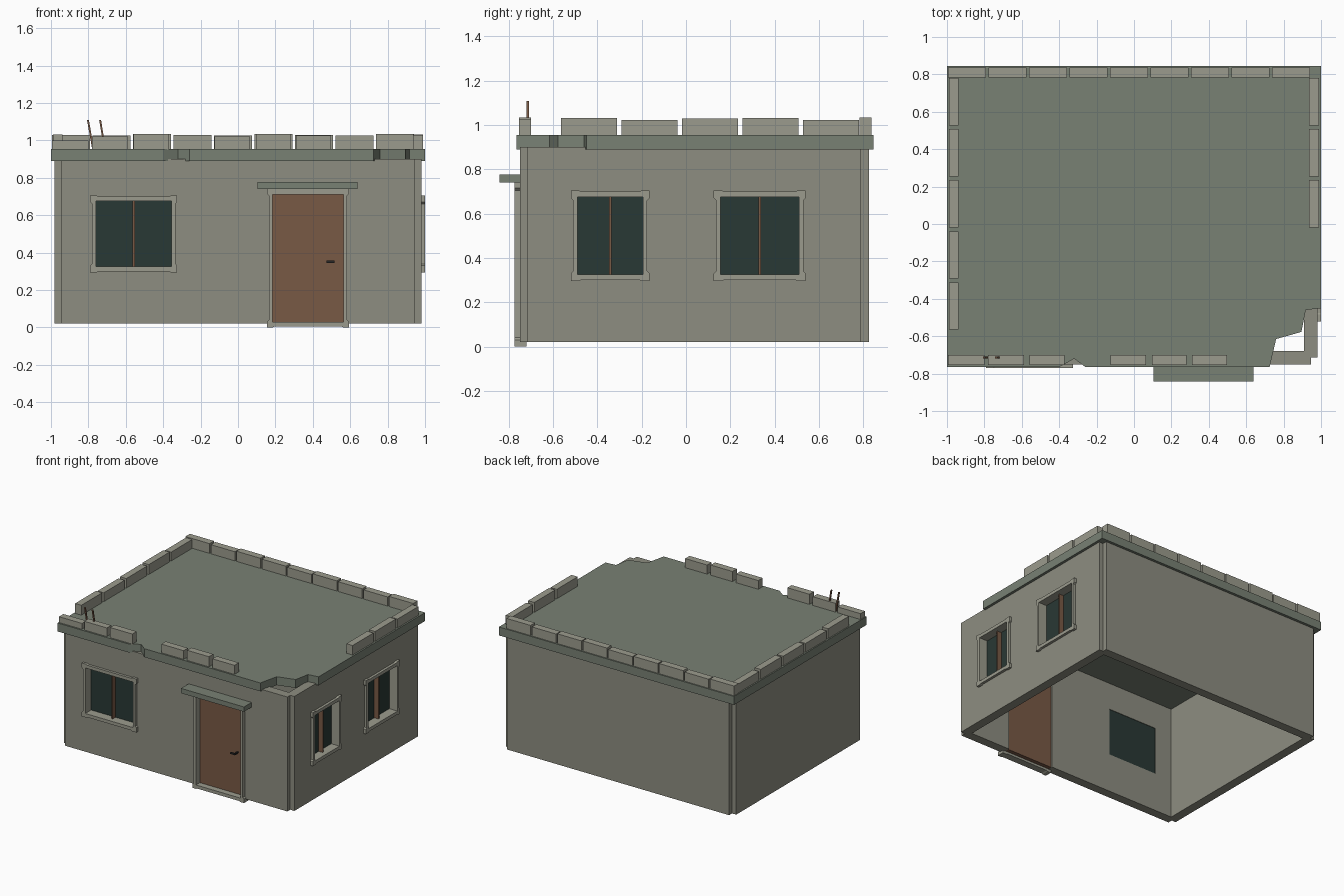
import bpy, bmesh

if "Cube" in bpy.data.objects:
    bpy.data.objects.remove(bpy.data.objects["Cube"])

def material(name, rgb):
    m = bpy.data.materials.new(name)
    m.diffuse_color = (*rgb, 1)
    m.use_nodes = True
    m.node_tree.nodes["Principled BSDF"].inputs["Base Color"].default_value = m.diffuse_color
    return m

WALL = material("plaster", (0.27, 0.27, 0.22))
ROOF = material("roof_concrete", (0.19, 0.22, 0.175))
TRIM = material("trim", (0.33, 0.33, 0.27))
GLASS = material("dark_glass", (0.022, 0.04, 0.035))
WOOD = material("wood", (0.19, 0.10, 0.06))
METAL = material("metal", (0.02, 0.02, 0.02))

# Mappings from (u, v, outward depth) to the three working planes
def plan(u, v, d): return (u, v, d)
def front(u, v, d): return (u, -0.75 - d, v)
def right(u, v, d): return (0.98 + d, u, v)

def prism(name, pts, plane, d0, d1, mat=None):
    bm = bmesh.new()
    a = [bm.verts.new(plane(u, v, d0)) for u, v in pts]
    b = [bm.verts.new(plane(u, v, d1)) for u, v in pts]
    bm.faces.new(a)
    bm.faces.new(b)
    for i in range(len(pts)):
        j = (i + 1) % len(pts)
        bm.faces.new((a[i], a[j], b[j], b[i]))
    bmesh.ops.recalc_face_normals(bm, faces=bm.faces)
    me = bpy.data.meshes.new(name)
    bm.to_mesh(me)
    bm.free()
    ob = bpy.data.objects.new(name, me)
    bpy.context.collection.objects.link(ob)
    if mat:
        me.materials.append(mat)
    return ob

def rect(u0, u1, v0, v1):
    return [(u0, v0), (u1, v0), (u1, v1), (u0, v1)]

def box(name, x, y, z, mat):
    return prism(name, rect(*x, *y), plan, *z, mat)

def cut(ob, pts, plane, d0, d1):
    cutter = prism("cutter", pts, plane, d0, d1)
    cutter.hide_render = True
    mod = ob.modifiers.new("cut", 'BOOLEAN')
    mod.operation, mod.solver, mod.object = 'DIFFERENCE', 'EXACT', cutter
    bpy.context.view_layer.objects.active = ob
    bpy.ops.object.modifier_apply(modifier=mod.name)
    bpy.data.objects.remove(cutter)

def eared(u0, u1, v0, v1, e=0.035, s=0.01):
    """Rectangle whose corners stand slightly proud of its sides."""
    t = e + s
    return [(u0, v0), (u0 + e, v0), (u0 + t, v0 + s / 2), (u1 - t, v0 + s / 2), (u1 - e, v0),
            (u1, v0), (u1, v0 + e), (u1 - s, v0 + t), (u1 - s, v1 - t), (u1, v1 - e),
            (u1, v1), (u1 - e, v1), (u1 - t, v1 - s / 2), (u0 + t, v1 - s / 2), (u0 + e, v1),
            (u0, v1), (u0, v1 - e), (u0 + s, v1 - t), (u0 + s, v0 + t), (u0, v0 + e)]

# Wall shell with notched corners, open below
X, Y0, Y1, n = 0.98, -0.75, 0.825, 0.035
walls = prism("walls", [
    (-X + n, Y0), (X - n, Y0), (X - n, Y0 + n), (X, Y0 + n),
    (X, Y1 - n), (X - n, Y1 - n), (X - n, Y1), (-X + n, Y1),
    (-X + n, Y1 - n), (-X, Y1 - n), (-X, Y0 + n), (-X + n, Y0 + n)], plan, 0.02, 0.9, WALL)
cut(walls, rect(-0.91, 0.91, -0.68, 0.755), plan, -0.1, 1.0)

# Windows: eared frame, recessed glass, central mullion
for name, plane, u0, u1 in (("front_window", front, -0.79, -0.325),
                            ("side_window_near", right, -0.52, -0.165),
                            ("side_window_far", right, 0.125, 0.54)):
    i0, i1, v0, v1 = u0 + 0.03, u1 - 0.03, 0.325, 0.675
    cut(walls, rect(i0 - 0.008, i1 + 0.008, v0 - 0.008, v1 + 0.008), plane, -0.15, 0.1)
    frame = prism(name + "_frame", eared(u0, u1, 0.295, 0.705), plane, -0.06, 0.02, TRIM)
    cut(frame, rect(i0, i1, v0, v1), plane, -0.15, 0.1)
    prism(name + "_glass", rect(i0 - 0.008, i1 + 0.008, v0 - 0.008, v1 + 0.008), plane, -0.066, -0.05, GLASS)
    m = (u0 + u1) / 2
    prism(name + "_mullion", rect(m - 0.006, m + 0.006, v0, v1), plane, -0.055, -0.015, WOOD)

# Door: frame, leaf, handle, canopy
cut(walls, rect(0.177, 0.571, -0.1, 0.718), front, -0.15, 0.1)
door_frame = prism("door_frame", eared(0.155, 0.593, 0.0, 0.745, 0.03), front, -0.03, 0.025, TRIM)
cut(door_frame, rect(0.185, 0.563, 0.03, 0.71), front, -0.15, 0.1)
prism("door_leaf", rect(0.177, 0.571, 0.022, 0.718), front, -0.06, -0.022, WOOD)
prism("door_handle_stem", rect(0.503, 0.515, 0.346, 0.356), front, -0.025, 0.02, METAL)
prism("door_handle_lever", rect(0.474, 0.515, 0.345, 0.357), front, 0.012, 0.022, METAL)
prism("door_canopy", rect(0.105, 0.64, 0.74, 0.777), front, -0.01, 0.092, ROOF)

# Roof slab with a broken corner and a chipped front edge
prism("roof_slab", [(-1, -0.765), (-0.40, -0.765), (-0.32, -0.72), (-0.26, -0.765), (0.725, -0.765),
                    (0.76, -0.615), (0.895, -0.577), (0.918, -0.46), (1, -0.45), (1, 0.845), (-1, 0.845)],
      plan, 0.89, 0.955, ROOF)

# Parapet blocks along each edge, some missing
TOPS = (1.03, 1.025, 1.033)
for i in range(9):
    x = -0.995 + i * 0.2165
    box("back_parapet", (x, x + 0.205), (0.782, 0.836), (0.95, TOPS[i % 3]), TRIM)
for side, x, count in (("left", -0.99, 5), ("right", 0.935, 3)):
    for i in range(count):
        y = 0.78 - i * 0.273
        box(side + "_parapet", (x, x + 0.053), (y - 0.253, y), (0.95, TOPS[(i + 1) % 3] - 0.002), TRIM)
for x0, x1, top in ((-0.995, -0.80, 1.0), (-0.78, -0.588, 1.022), (-0.56, -0.372, 1.033),
                    (-0.125, 0.065, 1.022), (0.095, 0.28, 1.033), (0.31, 0.497, 1.025)):
    box("front_parapet", (x0, x1), (-0.753, -0.70), (0.95, top), TRIM)

# Bent reinforcing bars sticking out of the broken parapet
for x0, x1 in ((-0.775, -0.802), (-0.712, -0.737)):
    r = 0.005
    prism("rebar", [(x0 - r, 0.955), (x0 + r, 0.955), (x1 + r, 1.108), (x1 - r, 1.108)],
          front, -0.041, -0.031, WOOD)
